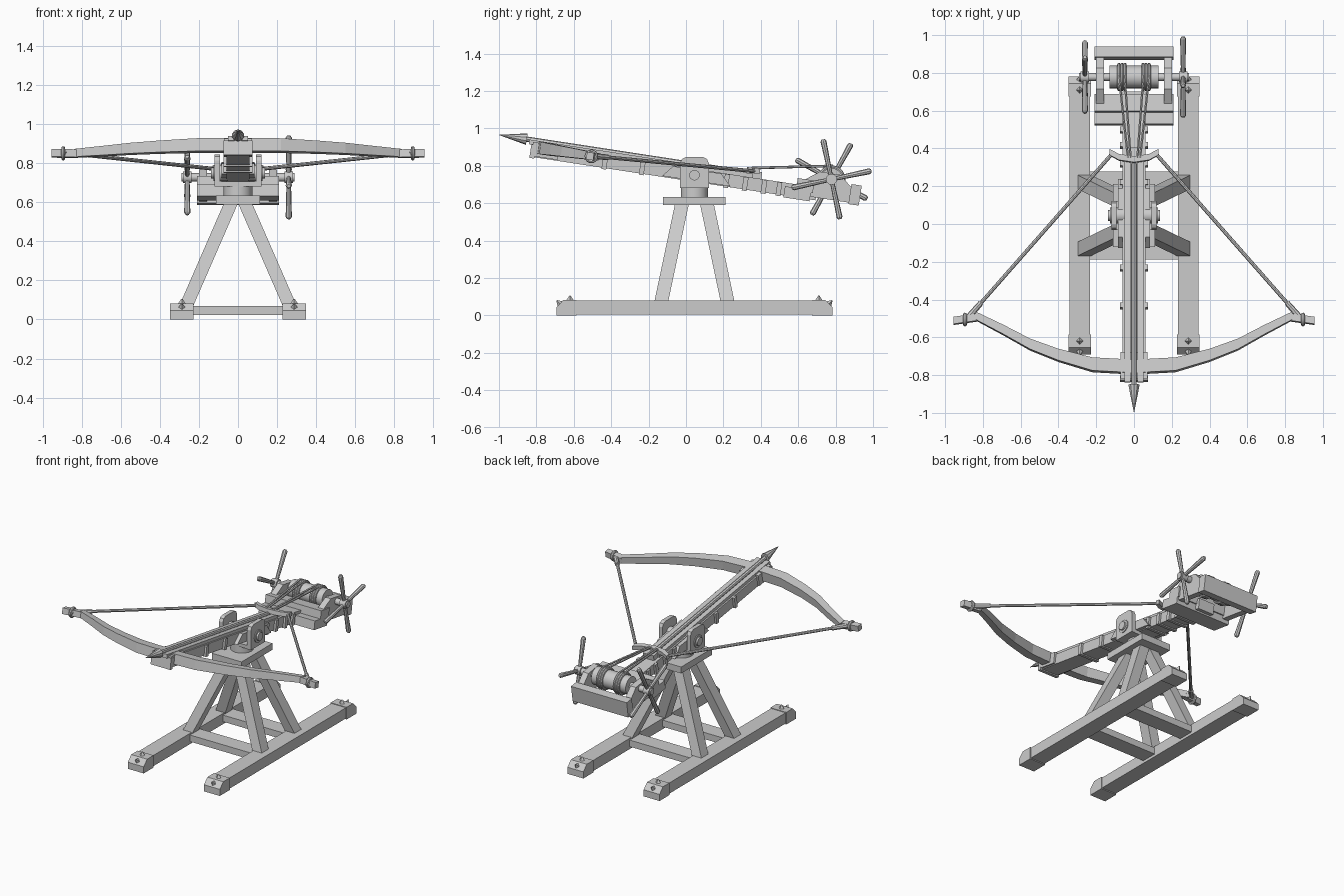
import bpy, bmesh, math
from mathutils import Matrix, Vector

if "Cube" in bpy.data.objects:
    bpy.data.objects.remove(bpy.data.objects["Cube"])

PIVOT = Vector((0, 0.045, 0.75))
TILT = Matrix.Translation(PIVOT) @ Matrix.Rotation(math.radians(-8.7), 4, 'X')
FLAT = Matrix.Identity(4)


def finish(name, bm, M=FLAT, smooth=False):
    bmesh.ops.transform(bm, matrix=M, verts=bm.verts)
    bmesh.ops.recalc_face_normals(bm, faces=bm.faces)
    me = bpy.data.meshes.new(name)
    bm.to_mesh(me)
    bm.free()
    ob = bpy.data.objects.new(name, me)
    bpy.context.collection.objects.link(ob)
    if smooth:
        bpy.ops.object.select_all(action='DESELECT')
        ob.select_set(True)
        bpy.context.view_layer.objects.active = ob
        bpy.ops.object.shade_smooth_by_angle(angle=math.radians(40))
    return ob


def loft(name, rings, M=FLAT, closed=False, smooth=False):
    """Skin a list of point rings; capped unless closed."""
    bm = bmesh.new()
    vs = [[bm.verts.new(p) for p in r] for r in rings]
    n = len(vs[0])
    pairs = list(zip(vs, vs[1:])) + ([(vs[-1], vs[0])] if closed else [])
    for a, b in pairs:
        for i in range(n):
            j = (i + 1) % n
            bm.faces.new((a[i], a[j], b[j], b[i]))
    if not closed:
        bm.faces.new(vs[0])
        bm.faces.new(vs[-1])
    return finish(name, bm, M, smooth)


def box(name, x, y, z, M=FLAT):
    q = [(y[0], z[0]), (y[1], z[0]), (y[1], z[1]), (y[0], z[1])]
    return prism(name, q, x[0], x[1], M)


def prism(name, yz, x0, x1, M=FLAT):
    return loft(name, [[(x, y, z) for y, z in yz] for x in (x0, x1)], M)


def rod(name, p, q, r1, r2=None, n=8, M=FLAT, smooth=False):
    p, q = Vector(p), Vector(q)
    d = q - p
    bm = bmesh.new()
    bmesh.ops.create_cone(bm, cap_ends=True, segments=n, radius1=r1,
                          radius2=r1 if r2 is None else r2, depth=d.length)
    R = d.to_track_quat('Z', 'Y').to_matrix().to_4x4()
    return finish(name, bm, M @ Matrix.Translation((p + q) / 2) @ R, smooth)


def ring(name, c, R, r, M=FLAT, n=20, m=8):
    """Torus around the x axis."""
    rings = []
    for i in range(n):
        a = math.tau * i / n
        rings.append([(c[0] + r * math.sin(b), c[1] + (R + r * math.cos(b)) * math.cos(a),
                       c[2] + (R + r * math.cos(b)) * math.sin(a))
                      for b in (math.tau * k / m for k in range(m))])
    return loft(name, rings, M, closed=True, smooth=True)


def S(y):
    """World y to position along the tilted stock."""
    return (y - 0.048) / 0.988


# Base skids with capped, bevelled ends and studs
for sx in (-1, 1):
    xc = sx * 0.2875
    box("skid", (xc - 0.055, xc + 0.055), (-0.62, 0.71), (0.006, 0.079))
    for e in (-1, 1):
        prof = [(0.045 + e * d, z) for d, z in
                ((0.63, 0), (0.737, 0), (0.737, 0.045), (0.7, 0.083), (0.63, 0.083))]
        prism("skid_end", prof, xc - 0.06, xc + 0.06)
        y = 0.045 + e * 0.665
        rod("top_stud", (xc, y, 0.078), (xc, y, 0.106), 0.022, 0.003, 4)
        y = 0.045 + e * 0.716
        rod("bevel_stud", (xc, y, 0.06), (xc, y + e * 0.02, 0.08), 0.02, 0.003, 4)

# Cross beams, splayed legs and top plate
for e in (-1, 1):
    yb = 0.045 + e * 0.178
    box("cross_beam", (-0.24, 0.24), (yb - 0.055, yb + 0.055), (0.024, 0.069))
    for sx in (-1, 1):
        rings = []
        for x, y, z in ((0.265, yb, 0.07), (0.034, 0.045 + e * 0.066, 0.6)):
            rings.append([(sx * (x + a), y + b, z) for a, b in
                          ((-0.036, -0.037), (0.036, -0.037), (0.036, 0.037), (-0.036, 0.037))])
        loft("leg", rings)
box("top_plate", (-0.112, 0.112), (-0.122, 0.212), (0.59, 0.634))

# Swivel and yoke
rod("swivel_post", (0, 0.045, 0.63), (0, 0.045, 0.69), 0.073, n=16, smooth=True)
box("yoke_base", (-0.12, 0.12), (-0.03, 0.12), (0.682, 0.706))
cheek = [(-0.032, 0.682), (0.122, 0.682), (0.122, 0.815), (0.112, 0.836), (0.092, 0.846),
         (-0.002, 0.846), (-0.022, 0.836), (-0.032, 0.815)]
for sx in (-1, 1):
    prism("yoke_cheek", cheek, sx * 0.092, sx * 0.12)
    rod("trunnion", (sx * 0.05, 0.045, 0.75), (sx * 0.126, 0.045, 0.75), 0.042, n=16, smooth=True)
    rod("trunnion_pin", (sx * 0.12, 0.045, 0.75), (sx * 0.138, 0.045, 0.75), 0.028, n=16, smooth=True)
    # side wedge braces on the stock
    prism("stock_brace", [(-0.17, -0.03), (0.2, -0.03), (0.14, 0.03), (-0.12, 0.03)],
          sx * 0.06, sx * 0.085, TILT)

# Tilted stock with grooved rails and straps
box("stock", (-0.06, 0.06), (-0.885, 0.66), (-0.035, 0.034), TILT)
for sx in (-1, 1):
    box("rail", (sx * 0.018, sx * 0.05), (-0.9, 0.31), (0.03, 0.055), TILT)
for y in (-0.815, -0.43, -0.23, 0.22, 0.32, 0.42, 0.5):
    box("stock_strap", (-0.074, 0.074), (S(y) - 0.013, S(y) + 0.013), (-0.042, 0.032), TILT)
box("bow_saddle", (-0.072, 0.072), (S(-0.82), S(-0.68)), (-0.03, 0.045), TILT)

# Bow, nocks and string
half = [(0, -0.757, 0.07, 0.068), (0.22, -0.745, 0.07, 0.066), (0.4, -0.695, 0.062, 0.06),
        (0.55, -0.638, 0.056, 0.055), (0.69, -0.562, 0.05, 0.048), (0.84, -0.486, 0.042, 0.04)]
full = [(-x, y, d, h) for x, y, d, h in half[:0:-1]] + half
loft("bow", [[(x, S(y) + a * d / 2, 0.019 + b * h / 2) for a, b in
              ((-1, -1), (1, -1), (1, 1), (-1, 1))] for x, y, d, h in full], TILT)
for sx in (-1, 1):
    loft("bow_nock", [[(sx * x, S(y) + a, 0.016 + b) for a, b in
                       ((-0.019, -0.02), (0.019, -0.02), (0.019, 0.02), (-0.019, 0.02))]
                      for x, y in ((0.82, -0.493), (0.955, -0.512))], TILT)
    ring("string_loop", (sx * 0.895, S(-0.505), 0.016), 0.027, 0.01, TILT, 12)
    tip, end = Vector((sx * 0.905, S(-0.525), 0.018)), Vector((sx * 0.115, S(0.365), 0.07))
    rod("bow_string", tip, end, 0.01, M=TILT)
    rod("string_wrap", tip, tip.lerp(end, 0.12), 0.017, 0.015, M=TILT)

# Curved claw that holds the string
claw = [(-0.13, 0.372), (-0.08, 0.345), (0, 0.333), (0.08, 0.345), (0.13, 0.372)]
loft("claw", [[(x, S(y) + a, 0.072 + b) for a, b in
               ((-0.016, -0.014), (0.016, -0.014), (0.016, 0.014), (-0.016, 0.014))]
              for x, y in claw], TILT)
box("claw_block", (-0.04, 0.04), (S(0.33), S(0.4)), (0.03, 0.07), TILT)

# Bolt
rod("bolt_shaft", (0, -0.93, 0.055), (0, 0.27, 0.055), 0.014, M=TILT)
rod("bolt_head", (0, -0.915, 0.055), (0, -1.064, 0.055), 0.031, 0.001, 10, TILT)

# Winch frame
box("front_lower_block", (-0.21, 0.21), (S(0.53), S(0.67)), (-0.045, 0.015), TILT)
box("front_upper_block", (-0.21, 0.21), (S(0.59), S(0.68)), (0.0, 0.068), TILT)
box("rear_bar", (-0.21, 0.21), (S(0.875), S(0.93)), (-0.028, 0.08), TILT)
plate = [(0.57, -0.02), (0.88, -0.02), (0.88, 0.06), (0.81, 0.12), (0.7, 0.12), (0.62, 0.06)]
for sx in (-1, 1):
    prism("winch_side", [(S(y), z) for y, z in plate], sx * 0.158, sx * 0.2, TILT)

# Drum, coils, axle and spoked handles
AX = Vector((0, 0.778, 0.728))
rod("winch_drum", AX - Vector((0.13, 0, 0)), AX + Vector((0.13, 0, 0)), 0.06, n=20, smooth=True)
rod("winch_axle", AX - Vector((0.29, 0, 0)), AX + Vector((0.29, 0, 0)), 0.021, n=12, smooth=True)
for sx in (-1, 1):
    for x in (0.048, 0.064, 0.08):
        ring("rope_coil", AX + Vector((sx * x, 0, 0)), 0.066, 0.009)
    for x0, x1 in ((0.018, 0.05), (0.032, 0.08)):
        rod("winch_rope", (sx * x0, 0.35, 0.788), (sx * x1, 0.785, 0.8), 0.007, n=6)
    hub = AX + Vector((sx * 0.26, 0, 0))
    rod("handle_hub", hub - Vector((0.022, 0, 0)), hub + Vector((0.022, 0, 0)), 0.03, n=12, smooth=True)
    for k in range(4):
        a = math.radians((12 if sx > 0 else 61) + 90 * k)
        d = Vector((0, math.cos(a), math.sin(a)))
        rod("handle_spoke", hub, hub + d * 0.207, 0.011, 0.016)
        rod("handle_tip", hub + d * 0.207, hub + d * 0.218, 0.016, 0.009)
